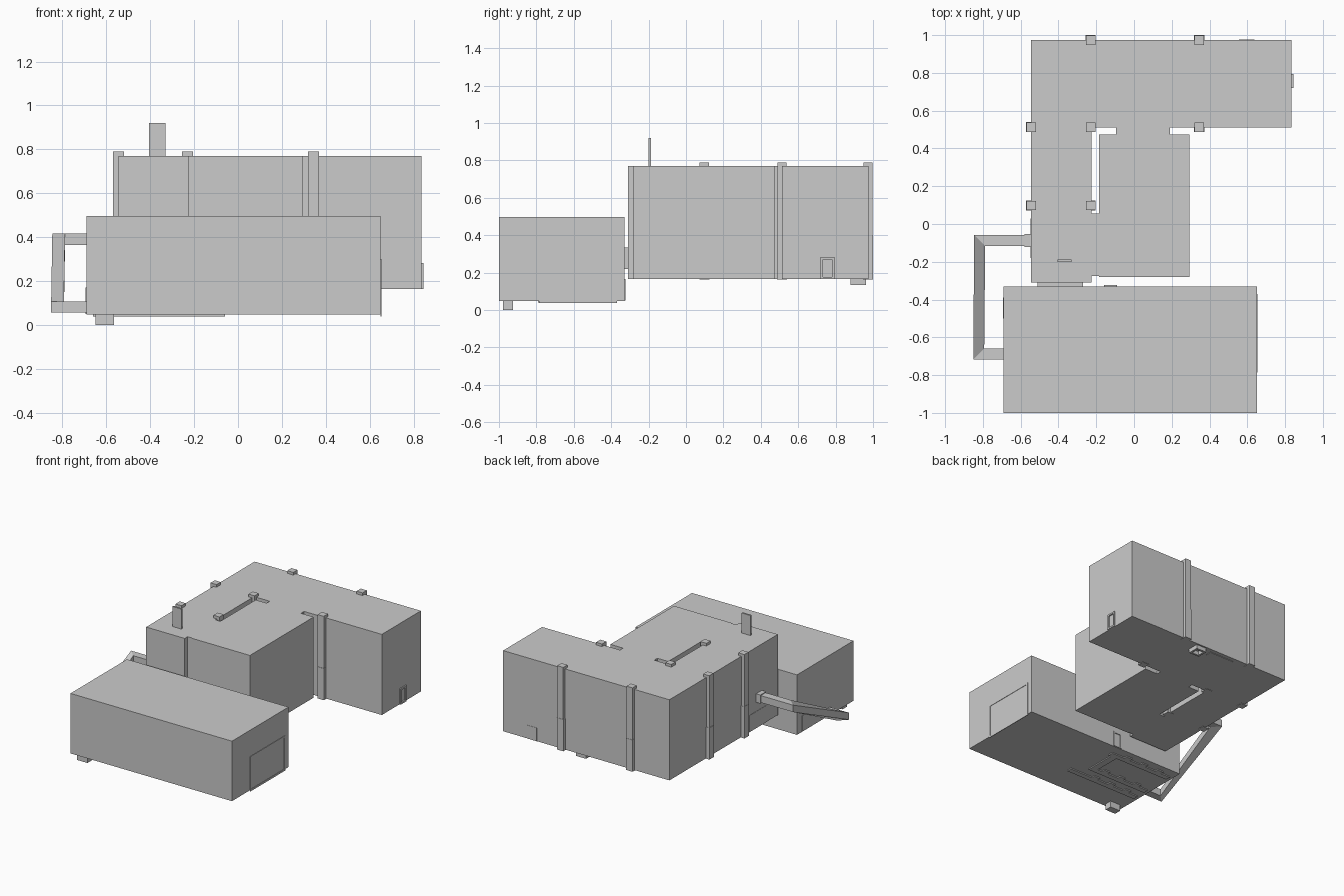
import bpy, bmesh

if "Cube" in bpy.data.objects:
    bpy.data.objects.remove(bpy.data.objects["Cube"])


def finish(name, bm):
    bmesh.ops.recalc_face_normals(bm, faces=bm.faces)
    me = bpy.data.meshes.new(name)
    bm.to_mesh(me)
    bm.free()
    ob = bpy.data.objects.new(name, me)
    bpy.context.collection.objects.link(ob)
    return ob


def add_box(bm, x, y, z):
    """Box from (min, max) pairs."""
    vs = bmesh.ops.create_cube(bm, size=1)["verts"]
    for v in vs:
        for i, (a, b) in enumerate((x, y, z)):
            v.co[i] = (a + b) / 2 + v.co[i] * (b - a)


def boxes(name, *specs):
    bm = bmesh.new()
    for s in specs:
        add_box(bm, *s)
    return finish(name, bm)


def prism(name, outline, z0, z1):
    bm = bmesh.new()
    face = bm.faces.new([bm.verts.new((x, y, z0)) for x, y in outline])
    top = bmesh.ops.extrude_face_region(bm, geom=[face])["geom"]
    for v in top:
        if isinstance(v, bmesh.types.BMVert):
            v.co.z = z1
    return finish(name, bm)


def frame(name, axis, at, depth, span, z, w):
    """Raised three-sided door surround plus sill on a wall."""
    (a, b), (z0, z1) = span, z
    parts = [((a, a + w), z), ((b - w, b), z),
             ((a + w, b - w), (z1 - w, z1)), ((a + w, b - w), (z0, z0 + w))]
    d = (min(at, at + depth), max(at, at + depth))
    boxes(name, *[(d, s, h) if axis == "x" else (s, d, h) for s, h in parts])


Z0, Z1 = 0.165, 0.77

# Low front annex
boxes("annex", ((-0.69, 0.65), (-1.0, -0.33), (0.047, 0.497)))

# L-shaped main building
prism("main_building", [(-0.545, -0.31), (-0.225, -0.31), (-0.225, 0.512),
                        (0.835, 0.512), (0.835, 0.975), (-0.545, 0.975)], Z0, Z1)

# Inner block and the two links that join it across the narrow slot
boxes("inner_block", ((-0.185, 0.295), (-0.28, 0.475), (Z0, Z1)))
boxes("side_link", ((-0.225, -0.185), (-0.275, 0.055), (Z0, Z1)))
prism("back_link", [(-0.095, 0.475), (-0.095, 0.512), (0.19, 0.512), (0.19, 0.475)],
      Z0, Z1)

# Square columns with a slightly thicker lower sleeve
for i, (x, y) in enumerate([(-0.23, 0.973), (0.345, 0.973), (-0.545, 0.513),
                            (-0.23, 0.513), (0.345, 0.513),
                            (-0.545, 0.098), (-0.23, 0.098)]):
    r, s = 0.025, 0.027
    boxes(f"column_{i + 1}",
          ((x - r, x + r), (y - r, y + r), (0.40, 0.79)),
          ((x - s, x + s), (y - s, y + s), (0.162, 0.40)))

# Rooftop panel
boxes("roof_panel", ((-0.405, -0.33), (-0.20, -0.187), (0.76, 0.92)))

# Sloping duct on the left, swept as mitred rectangular sections
path = [(-0.545, -0.087, 0.39, 0, 1), (-0.817, -0.087, 0.39, -1, 1),
        (-0.822, -0.688, 0.082, -1, -1), (-0.69, -0.688, 0.082, 0, -1)]
bm = bmesh.new()
rings = [[bm.verts.new((x + s * nx * 0.029, y + s * ny * 0.029, z + t * 0.026))
          for s, t in ((-1, -1), (1, -1), (1, 1), (-1, 1))]
         for x, y, z, nx, ny in path]
for a, b in zip(rings, rings[1:]):
    for k in range(4):
        bm.faces.new((a[k], a[k - 1], b[k - 1], b[k]))
bm.faces.new(rings[0])
bm.faces.new(rings[-1])
finish("duct", bm)
boxes("duct_flange", ((-0.58, -0.54), (-0.121, -0.053), (0.358, 0.422)))

# Passage between annex and main building
boxes("passage", ((-0.51, -0.27), (-0.335, -0.305), (0.22, 0.335)))

# Door surrounds
frame("side_door_frame", "x", 0.833, 0.012, (0.72, 0.793), (Z0, 0.283), 0.012)
frame("annex_gate_frame", "x", 0.648, 0.005, (-0.785, -0.37), (0.038, 0.30), 0.014)
frame("annex_back_door_frame", "y", -0.332, 0.008, (-0.16, -0.09), (0.05, 0.165), 0.01)

# Flat wall panels
boxes("back_wall_panel", ((0.555, 0.637), (0.97, 0.977), (Z0, 0.265)))
boxes("left_wall_panel", ((-0.547, -0.54), (-0.18, 0.03), (Z0, 0.29)))
boxes("annex_left_panel", ((-0.694, -0.685), (-0.50, -0.39), (0.05, 0.17)))

# Foot under the annex and hollow inlet under the main building
boxes("annex_foot", ((-0.65, -0.565), (-0.978, -0.925), (0.0, 0.05)))
boxes("floor_inlet",
      ((0.155, 0.17), (0.88, 0.963), (0.135, 0.17)),
      ((0.225, 0.24), (0.88, 0.963), (0.135, 0.17)),
      ((0.17, 0.225), (0.88, 0.895), (0.135, 0.17)),
      ((0.17, 0.225), (0.948, 0.963), (0.135, 0.17)))

# Thin toothed rails under the floors
U = (0.039, 0.05)
rails = [((-0.66, -0.06), (-0.79, -0.75), U), ((-0.66, -0.14), (-0.44, -0.40), U),
         ((-0.66, -0.16), (-0.68, -0.64), U), ((-0.21, -0.16), (-0.64, -0.44), U)]
for k in range(3):
    x = -0.58 + k * 0.14
    rails += [((x, x + 0.05), (-0.75, -0.725), U), ((x, x + 0.05), (-0.64, -0.615), U),
              ((x, x + 0.05), (-0.40, -0.375), U)]
boxes("annex_floor_rails", *rails)
boxes("main_floor_strip", ((-0.10, 0.10), (0.90, 0.945), (0.161, 0.17)))
